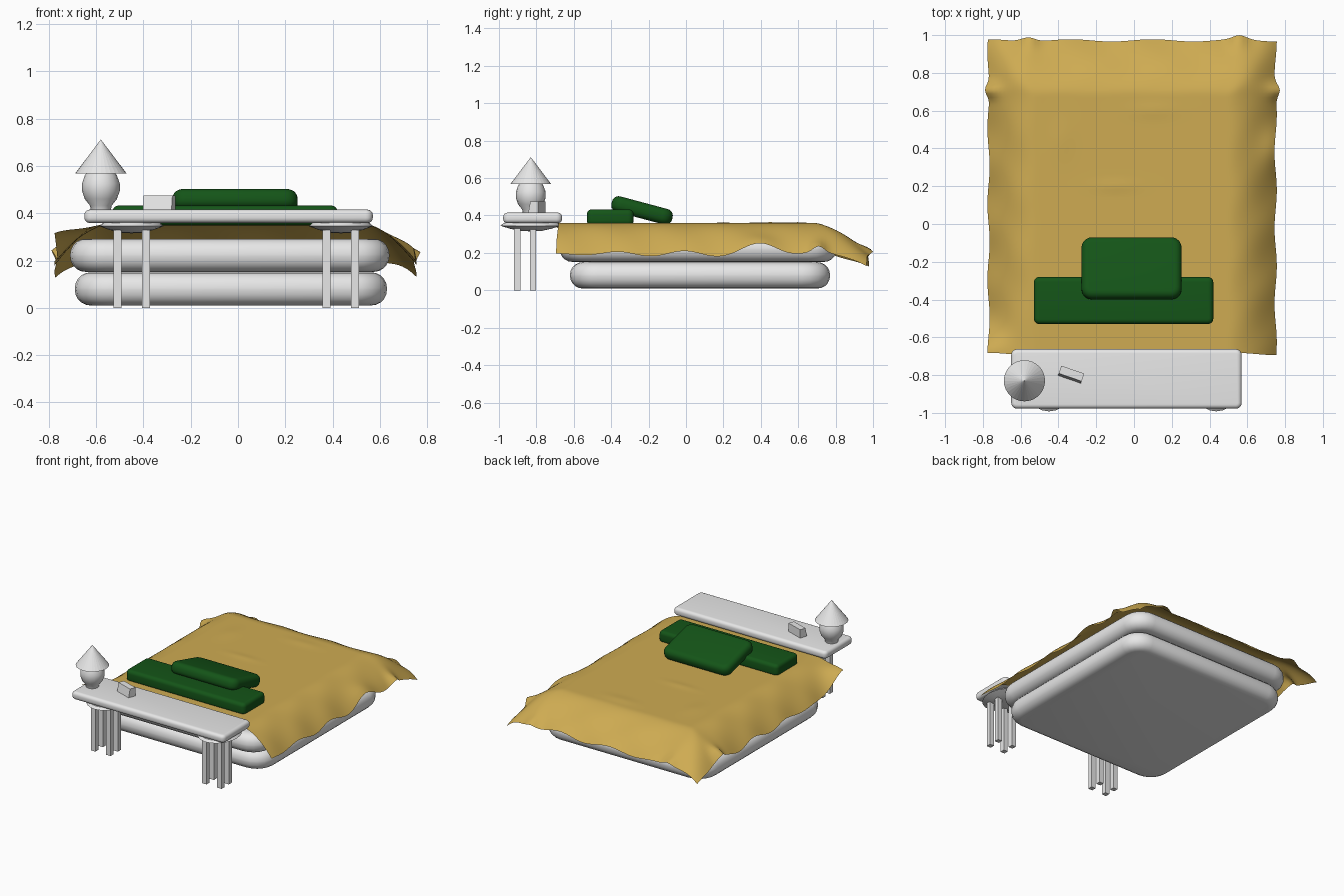
import bpy
import bmesh
import math
from mathutils import Matrix, Vector

cube = bpy.data.objects.get("Cube")
if cube:
    bpy.data.objects.remove(cube, do_unlink=True)


def material(name, rgb):
    mat = bpy.data.materials.new(name)
    mat.use_nodes = True
    mat.diffuse_color = (*rgb, 1)
    bsdf = next(n for n in mat.node_tree.nodes if n.type == 'BSDF_PRINCIPLED')
    bsdf.inputs["Base Color"].default_value = (*rgb, 1)
    return mat


WHITE = material("soft white", (0.8, 0.8, 0.8))
TAN = material("golden tan", (0.62, 0.41, 0.085))
GREEN = material("dark green", (0.007, 0.09, 0.009))


def finish(bm, name, mat, angle=35):
    """Turn the bmesh into a shaded, coloured object."""
    bmesh.ops.recalc_face_normals(bm, faces=bm.faces)
    mesh = bpy.data.meshes.new(name)
    bm.to_mesh(mesh)
    bm.free()
    mesh.materials.append(mat)
    mesh.shade_smooth()
    mesh.set_sharp_from_angle(angle=math.radians(angle))
    obj = bpy.data.objects.new(name, mesh)
    bpy.context.scene.collection.objects.link(obj)
    return obj


def box(name, mat, center, size, corner=0, edge=0, rotation=(0, 0, 0), segments=5):
    """Box with rounded plan corners and rounded upper and lower rims."""
    bm = bmesh.new()
    bmesh.ops.create_cube(bm, size=1)
    bmesh.ops.scale(bm, vec=size, verts=bm.verts)
    if corner:
        upright = [e for e in bm.edges
                   if abs(e.verts[0].co.z - e.verts[1].co.z) > size[2] / 2]
        bmesh.ops.bevel(bm, geom=upright, offset=corner, segments=segments,
                        profile=0.5, affect='EDGES')
    if edge:
        bm.normal_update()
        rims = [e for e in bm.edges
                if sum(abs(f.normal.z) > 0.9 for f in e.link_faces) == 1]
        bmesh.ops.bevel(bm, geom=rims, offset=edge, segments=segments,
                        profile=0.5, affect='EDGES')
    obj = finish(bm, name, mat)
    obj.location = center
    obj.rotation_euler = rotation
    return obj


def lathe(name, mat, center, profile, steps, stretch=1, angle=35):
    """Spin a (radius, height) profile about the vertical axis."""
    bm = bmesh.new()
    verts = [bm.verts.new((r, 0, z)) for r, z in profile]
    edges = [bm.edges.new(pair) for pair in zip(verts, verts[1:])]
    bmesh.ops.spin(bm, geom=verts + edges, cent=(0, 0, 0), axis=(0, 0, 1),
                   angle=math.tau, steps=steps)
    bmesh.ops.remove_doubles(bm, verts=bm.verts, dist=0.0005)
    bmesh.ops.scale(bm, vec=(1, stretch, 1), verts=bm.verts)
    obj = finish(bm, name, mat, angle)
    obj.location = center
    return obj


# Two stacked mattresses
box("lower_mattress", WHITE, (-0.03, 0.075, 0.08), (1.32, 1.39, 0.14), 0.15, 0.066)
box("upper_mattress", WHITE, (-0.035, 0.065, 0.222), (1.35, 1.48, 0.14), 0.15, 0.066)


# Blanket: flat in the middle, falling away on both sides and at the foot
def bump(x, y, cx, cy, rx, ry):
    return math.exp(-((x - cx) / rx) ** 2 - ((y - cy) / ry) ** 2)


def drape(x, y):
    side = max(0, (abs(x + 0.01) - 0.51) / 0.25)
    foot = max(0, (y - 0.69) / 0.28)
    fall = 0.165 * math.hypot(side ** 1.9, foot ** 1.5)
    # Lifted front corner and a caught-up fold along one hem
    fall *= 1 - 0.7 * bump(x, y, -0.77, -0.69, 0.25, 0.14)
    fall -= 0.05 * side * bump(x, y, 0.75, 0.42, 0.09, 0.12)
    # Ripples grow towards the hem
    reach = min(1, max(side, foot))
    ripple = 0.009 * reach * math.sin(17 * x + 2) * math.cos(19 * y)
    # Bunched cloth where the corners turn
    pinch = 0
    for sign in (-1, 1):
        pinch += 0.035 * bump(x, y, sign * 0.76, 0.71, 0.05, 0.04)
        pinch += 0.03 * bump(x, y, sign * 0.55, 0.97, 0.05, 0.05)
    # Faint creases on the top
    crease = 0.004 * (bump(x, y, -0.1, 0.2, 0.12, 0.03)
                      + bump(x, y, -0.38, 0.45, 0.06, 0.1)
                      + bump(x, y, 0.1, 0.6, 0.12, 0.04))
    return 0.36 - fall + ripple + pinch + crease


bm = bmesh.new()
bmesh.ops.create_grid(bm, x_segments=80, y_segments=88, size=1)
for v in bm.verts:
    x, y = v.co.x, v.co.y
    wave = 0.006 * math.sin(13 * y + x)
    px = -0.01 + 0.76 * x + wave * abs(x) ** 6
    py = 0.142 + 0.83 * y + 0.006 * math.sin(11 * x) * abs(y) ** 8
    height = drape(px, py)
    # Bunched corners poke outwards
    px += math.copysign(0.025, x) * abs(x) ** 12 * bump(0, py, 0, 0.71, 1, 0.04)
    py += 0.022 * max(0, y) ** 12 * bump(abs(px), 0, 0.56, 0, 0.05, 1)
    v.co = Vector((px, py, height))
finish(bm, "blanket", TAN, 60)

# Pillows
box("long_pillow", GREEN, (-0.055, -0.405, 0.39), (0.95, 0.25, 0.085), 0.03, 0.025)
box("small_pillow", GREEN, (-0.013, -0.235, 0.427), (0.53, 0.335, 0.085),
    0.055, 0.036, (math.radians(-15), 0, 0))

# Bedside table: top, two dished leg plates and their four-legged clusters
box("table_top", WHITE, (-0.04, -0.82, 0.387), (1.22, 0.315, 0.056), 0.03, 0.022)
plate = [(0, 0.315), (0.05, 0.318), (0.095, 0.33), (0.135, 0.345), (0.12, 0.36), (0, 0.36)]
for label, cx in (("right", -0.45), ("left", 0.435)):
    lathe("leg_plate_" + label, WHITE, (cx, -0.83, 0), plate, 24, 1.2)
    for i, dx in enumerate((-0.06, 0.06)):
        for j, dy in enumerate((-0.072, 0.012)):
            box(f"table_leg_{label}_{i}{j}", WHITE, (cx + dx, -0.83 + dy, 0.165),
                (0.034, 0.034, 0.33))

# Lamp: rounded base and pointed shade
base = [(0, 0.412), (0.042, 0.412), (0.046, 0.432), (0.068, 0.46), (0.08, 0.495),
        (0.08, 0.525), (0.068, 0.56), (0.045, 0.59), (0, 0.6)]
lathe("lamp_base", WHITE, (-0.58, -0.83, 0), base, 16)
lathe("lamp_shade", WHITE, (-0.58, -0.83, 0), [(0, 0.568), (0.109, 0.568), (0, 0.712)],
      32, 1, 5)

# Small clock, narrowing to the top
clock = box("clock", WHITE, (-0.333, -0.797, 0.444), (0.128, 0.055, 0.062),
            rotation=(0, 0, math.radians(-19)))
for v in clock.data.vertices:
    if v.co.z > 0 and v.co.y < 0:
        v.co.y += 0.012
